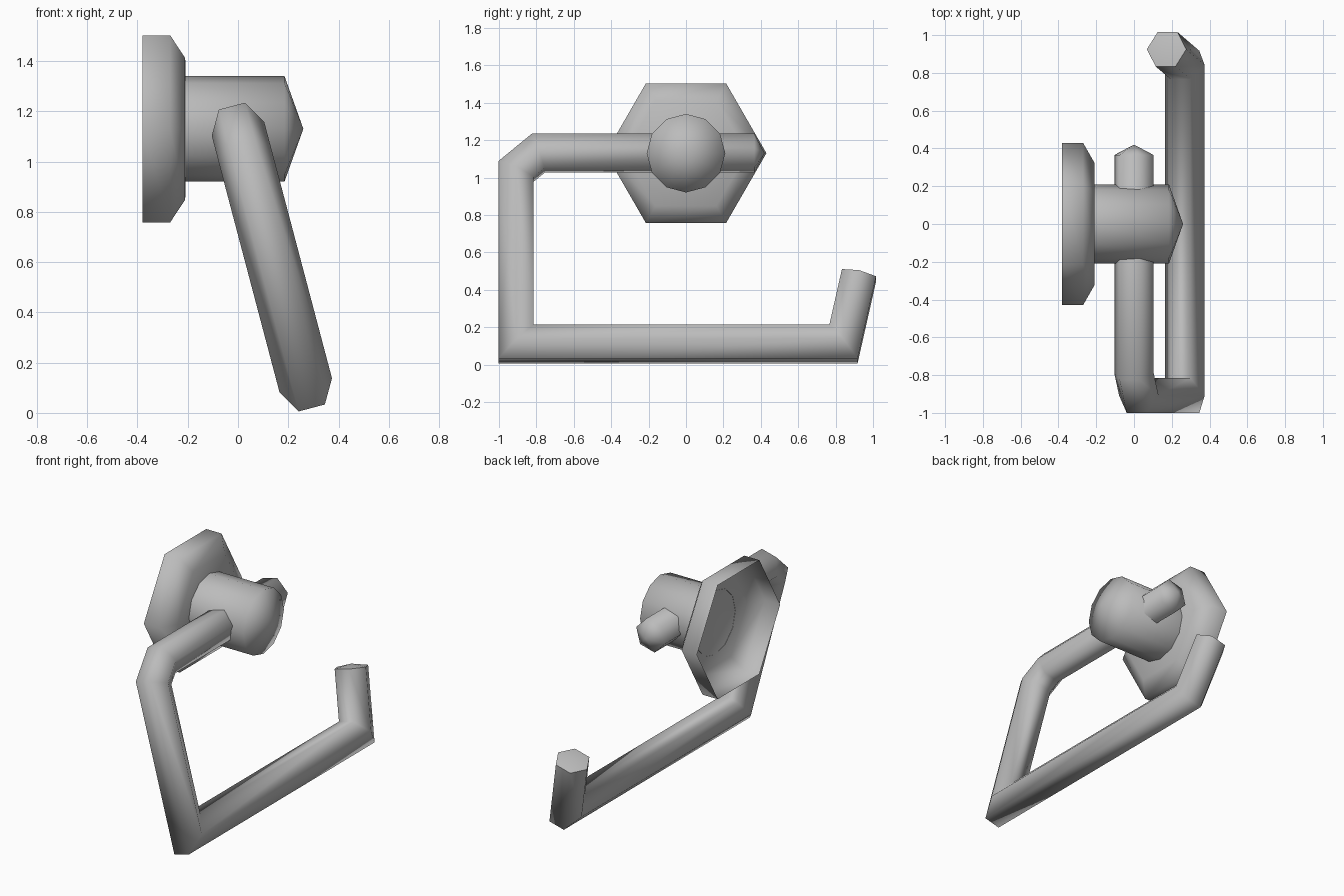
import bpy, bmesh, math
from mathutils import Vector

cube = bpy.data.objects.get("Cube")
if cube:
    bpy.data.objects.remove(cube, do_unlink=True)

metal = bpy.data.materials.new("grey metal")
metal.use_nodes = True
GREY = (0.5, 0.5, 0.5, 1)
metal.diffuse_color = GREY
metal.node_tree.nodes["Principled BSDF"].inputs["Base Color"].default_value = GREY

HEIGHT = 1.13              # height of the wall plate and hub axis
TILT = math.radians(14.8)  # swing of the arm away from the wall


def loft(name, rings, start=None, end=None):
    """Skin a list of rings; start and end are optional apex points."""
    bm = bmesh.new()
    rows = [[bm.verts.new(p) for p in ring] for ring in rings]
    n = len(rows[0])
    for a, b in zip(rows, rows[1:]):
        for i in range(n):
            j = (i + 1) % n
            bm.faces.new((a[i], a[j], b[j], b[i]))
    for apex, row, flip in ((start, rows[0], True), (end, rows[-1], False)):
        if apex is not None:
            tip = bm.verts.new(apex)
            for i in range(n):
                pair = (row[i], row[(i + 1) % n])
                bm.faces.new((*(pair[::-1] if flip else pair), tip))
    mesh = bpy.data.meshes.new(name)
    bm.to_mesh(mesh)
    bm.free()
    mesh.materials.append(metal)
    obj = bpy.data.objects.new(name, mesh)
    bpy.context.collection.objects.link(obj)
    bpy.ops.object.select_all(action='DESELECT')
    obj.select_set(True)
    bpy.context.view_layer.objects.active = obj
    bpy.ops.object.shade_smooth_by_angle(angle=math.radians(75))
    return obj


def turned(name, profile, sides, apex_x):
    """Turn an (x, radius) profile about the hub axis."""
    rings = []
    for x, r in profile:
        angles = [math.tau * i / sides for i in range(sides)]
        rings.append([Vector((x, r * math.cos(a), HEIGHT + r * math.sin(a)))
                      for a in angles])
    return loft(name, rings, end=(apex_x, 0, HEIGHT))


# Hollow hexagonal wall plate, open at the back
turned("wall_plate", [(-0.38, 0.43), (-0.27, 0.43), (-0.21, 0.325)], 6, -0.205)

# Round hub with a shallow pointed cap
turned("hub", [(-0.21, 0.21), (0.185, 0.21)], 12, 0.26)


# Bent hexagonal bar, mitred at each corner of a tilted plane
def on_plane(y, drop):
    return Vector((drop * math.sin(TILT), y, HEIGHT - drop * math.cos(TILT)))


path = [on_plane(*p) for p in ((0.365, 0), (-0.79, 0), (-0.908, 0.10),
                               (-0.908, 1.055), (0.842, 1.055), (0.925, 0.675))]
across = Vector((math.cos(TILT), 0, math.sin(TILT)))
RADIUS = 0.108
dirs = [(b - a).normalized() for a, b in zip(path, path[1:])]
rings = []
for k, p in enumerate(path):
    before, after = dirs[max(k - 1, 0)], dirs[min(k, len(dirs) - 1)]
    tangent = (before + after).normalized()
    side = across.cross(tangent)
    stretch = 1 / tangent.dot(after)
    rings.append([p + RADIUS * (across * math.cos(a) + side * stretch * math.sin(a))
                  for a in (math.tau * i / 6 for i in range(6))])
loft("holder_arm", rings, start=path[0] - dirs[0] * 0.055,
     end=path[-1] + dirs[-1] * 0.02)
